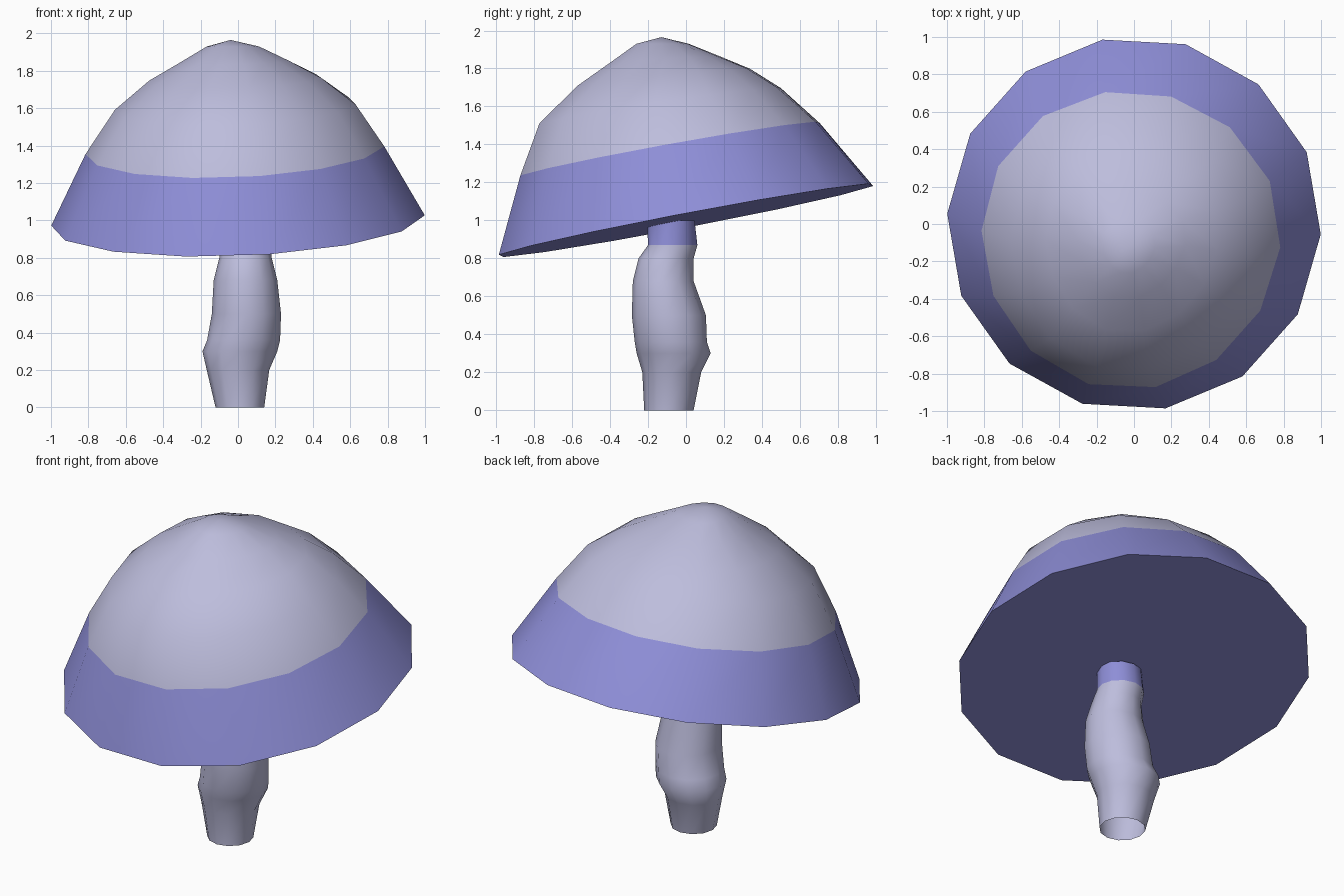
import bpy
import bmesh
from math import sin, cos, radians, tau

cube = bpy.data.objects.get("Cube")
if cube:
    bpy.data.objects.remove(cube, do_unlink=True)


def make_material(name, colour):
    mat = bpy.data.materials.new(name)
    mat.use_nodes = True
    mat.diffuse_color = colour
    mat.node_tree.nodes["Principled BSDF"].inputs["Base Color"].default_value = colour
    return mat


lilac = make_material("pale lilac", (0.51, 0.51, 0.72, 1))
violet = make_material("soft violet", (0.27, 0.27, 0.68, 1))


def loft(name, rings, violet_bands, tip=None, floor=False):
    """Skin a list of point rings; chosen bands and the floor become violet."""
    bm = bmesh.new()
    loops = [[bm.verts.new(p) for p in ring] for ring in rings]
    n = len(loops[0])
    for band, (low, high) in enumerate(zip(loops, loops[1:])):
        for i in range(n):
            j = (i + 1) % n
            face = bm.faces.new((low[i], low[j], high[j], high[i]))
            face.material_index = int(band in violet_bands)
    if floor:
        bm.faces.new(loops[0][::-1]).material_index = 1
    if tip:
        top = bm.verts.new(tip)
        for i in range(n):
            bm.faces.new((loops[-1][i], loops[-1][(i + 1) % n], top))
    mesh = bpy.data.meshes.new(name)
    bm.to_mesh(mesh)
    bm.free()
    mesh.materials.append(lilac)
    mesh.materials.append(violet)
    obj = bpy.data.objects.new(name, mesh)
    bpy.context.collection.objects.link(obj)
    bpy.ops.object.select_all(action="DESELECT")
    obj.select_set(True)
    bpy.context.view_layer.objects.active = obj
    bpy.ops.object.shade_smooth_by_angle(angle=radians(55))
    return obj


def cap_ring(cx, cy, cz, r, tilt, wobble):
    """Leaning ring with a slight uneven radius."""
    points = []
    for k in range(14):
        a = radians(99.7) + tau * k / 14
        rad = r * (1 + wobble * sin(3 * a + 0.6))
        dx, dy = rad * cos(a), rad * sin(a)
        points.append((cx + dx, cy + dy, cz + tilt * (dy + 0.2 * dx)))
    return points


def stem_ring(cx, cy, z, rx, ry):
    return [(cx + rx * cos(tau * k / 12), cy + ry * sin(tau * k / 12), z)
            for k in range(12)]


# Cap: violet rim band, lumpy lilac dome, flat violet underside
cap = [
    (0, 0, 1.0, 1.0, 0.19, 0),
    (-0.02, -0.08, 1.375, 0.80, 0.18, 0.01),
    (-0.02, -0.13, 1.605, 0.645, 0.15, 0.02),
    (-0.02, -0.11, 1.755, 0.46, 0.10, 0.03),
    (-0.02, -0.10, 1.85, 0.29, 0.05, 0.05),
    (-0.03, -0.12, 1.93, 0.14, 0, 0.05),
]
loft("mushroom_cap", [cap_ring(*c) for c in cap], {0},
     tip=(-0.04, -0.13, 1.965), floor=True)

# Stem: bent open tube with a violet collar under the cap
stem = [
    (0.01, -0.09, 0, 0.13, 0.13),
    (0, -0.075, 0.2, 0.167, 0.155),
    (0.01, -0.065, 0.30, 0.2, 0.195),
    (0.03, -0.08, 0.36, 0.195, 0.19),
    (0.045, -0.09, 0.5, 0.185, 0.195),
    (0.04, -0.12, 0.68, 0.17, 0.16),
    (0.04, -0.105, 0.8, 0.14, 0.145),
    (0.04, -0.07, 0.87, 0.135, 0.13),
    (0.04, -0.08, 1.0, 0.13, 0.125),
]
loft("mushroom_stem", [stem_ring(*s) for s in stem], {len(stem) - 2})
